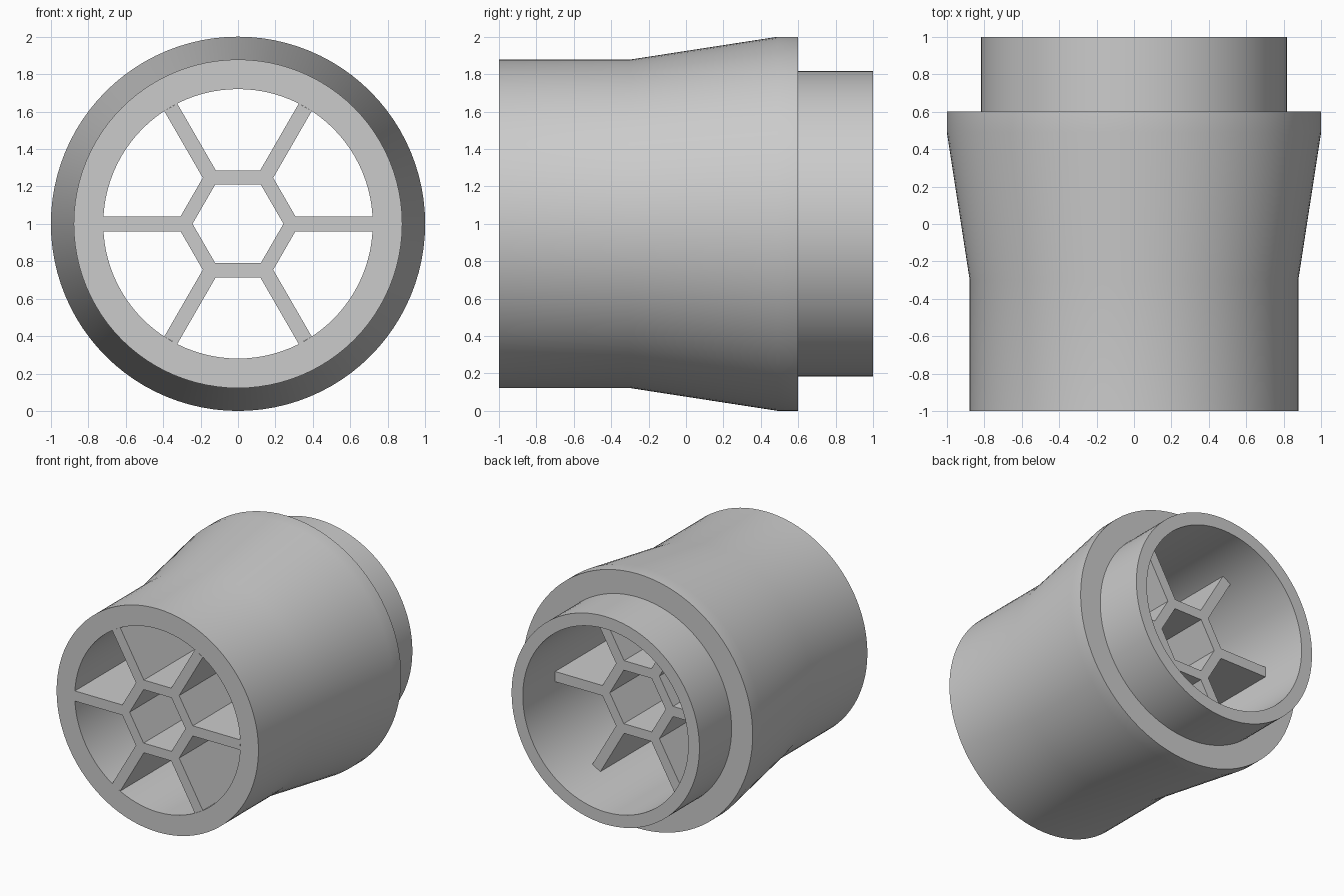
import bpy, bmesh
from math import cos, sin, pi, sqrt
from mathutils import Vector, Matrix

cube = bpy.data.objects.get("Cube")
if cube:
    bpy.data.objects.remove(cube, do_unlink=True)

# Single grey plastic
GREY = (0.6, 0.6, 0.6, 1)
grey = bpy.data.materials.new("grey plastic")
grey.diffuse_color = GREY
grey.use_nodes = True
grey.node_tree.nodes["Principled BSDF"].inputs["Base Color"].default_value = GREY

AXIS_Z = 1.0
FRONT, GRILLE_BACK = -1.0, 0.6
BORE = 0.72
SIDES = 96


def make_object(name, bm):
    bmesh.ops.recalc_face_normals(bm, faces=bm.faces[:])
    mesh = bpy.data.meshes.new(name)
    bm.to_mesh(mesh)
    bm.free()
    mesh.materials.append(grey)
    obj = bpy.data.objects.new(name, mesh)
    bpy.context.collection.objects.link(obj)
    bpy.ops.object.select_all(action='DESELECT')
    obj.select_set(True)
    bpy.context.view_layer.objects.active = obj
    bpy.ops.object.shade_smooth_by_angle(angle=pi / 6)
    return obj


def lathe(name, profile):
    """Turn a closed (radius, y) profile about the y axis."""
    bm = bmesh.new()
    rings = []
    for i in range(SIDES):
        a = 2 * pi * i / SIDES
        rings.append([bm.verts.new((r * cos(a), y, AXIS_Z + r * sin(a)))
                      for r, y in profile])
    n = len(profile)
    for i in range(SIDES):
        p, q = rings[i], rings[(i + 1) % SIDES]
        for j in range(n):
            k = (j + 1) % n
            bm.faces.new((p[j], q[j], q[k], p[k]))
    return make_object(name, bm)


# Flared sleeve with a stepped collar at the back and a straight bore
lathe("sleeve", [(BORE, FRONT), (0.878, FRONT), (0.878, -0.3), (1.0, 0.49),
                 (1.0, 0.6), (0.817, 0.6), (0.817, 1.0), (BORE, 1.0)])

# Grille: hexagonal tube held by six radial fins, extruded along the bore
HALF = 0.04
HEX_IN, HEX_OUT = 0.243, 0.33
root = HEX_OUT - HALF / sqrt(3)
tip = sqrt(BORE ** 2 - HALF ** 2)

bm = bmesh.new()


def flat_face(points):
    bm.faces.new([bm.verts.new((p.x, FRONT, AXIS_Z + p.y)) for p in points])


for k in range(6):
    turn = Matrix.Rotation(k * pi / 3, 2)
    following = Matrix.Rotation((k + 1) * pi / 3, 2)
    inner = turn @ Vector((HEX_IN, 0))
    low, high = turn @ Vector((root, -HALF)), turn @ Vector((root, HALF))
    # radial fin
    flat_face([inner, low, turn @ Vector((tip, -HALF)),
               turn @ Vector((tip, HALF)), high])
    # hexagon side
    flat_face([inner, high, following @ Vector((root, -HALF)),
               following @ Vector((HEX_IN, 0))])

bmesh.ops.remove_doubles(bm, verts=bm.verts[:], dist=0.0005)
result = bmesh.ops.extrude_face_region(bm, geom=bm.faces[:], use_keep_orig=True)
moved = [g for g in result["geom"] if isinstance(g, bmesh.types.BMVert)]
bmesh.ops.translate(bm, verts=moved, vec=(0, GRILLE_BACK - FRONT, 0))
make_object("grille", bm)
